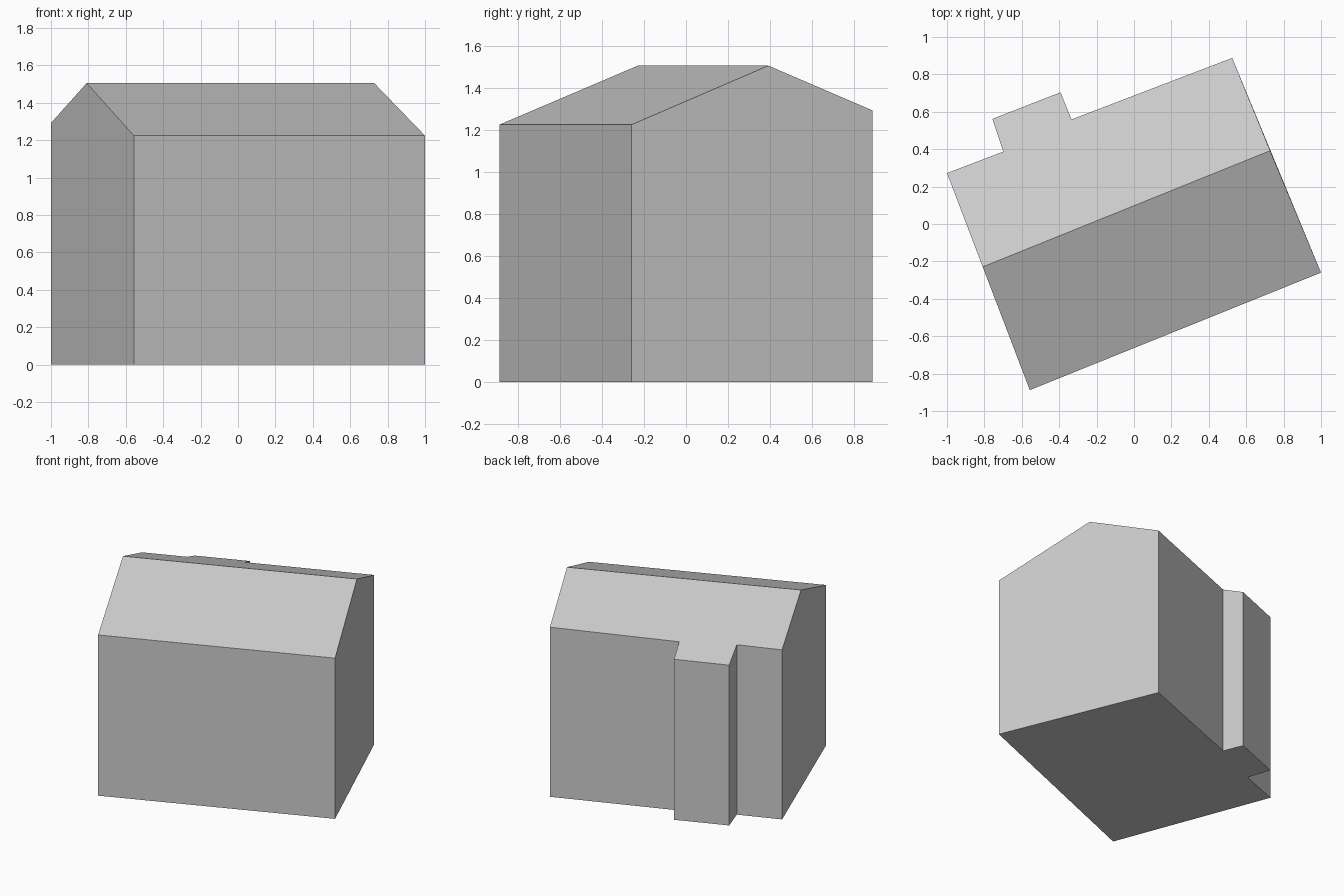
import bpy
import bmesh
from mathutils import Vector

cube = bpy.data.objects.get("Cube")
if cube:
    bpy.data.objects.remove(cube, do_unlink=True)

grey = bpy.data.materials.new("plain grey")
grey.use_nodes = True
colour = (0.6, 0.6, 0.6, 1)
grey.diffuse_color = colour
grey.node_tree.nodes["Principled BSDF"].inputs["Base Color"].default_value = colour

# Ridge line and roof pitch
RIDGE_Z, PITCH = 1.505, 0.398
ridge_right = Vector((-0.809, -0.229))
ridge_left = Vector((0.728, 0.392))
along = (ridge_left - ridge_right).normalized()


def roof_height(p):
    """Height of the gable roof above a ground point."""
    return RIDGE_Z - PITCH * abs(along.cross(p - ridge_right))


# Footprint, anticlockwise: front wall, left gable, back wall with its bay, right gable
footprint = [Vector(p) for p in (
    (-0.557, -0.888), (1.0, -0.26),
    ridge_left,
    (0.525, 0.888), (-0.334, 0.559), (-0.393, 0.704),
    (-0.757, 0.562), (-0.699, 0.387), (-1.0, 0.272),
    ridge_right)]
LEFT, RIGHT = 2, 9

bm = bmesh.new()
top = [bm.verts.new((p.x, p.y, roof_height(p))) for p in footprint]
# The ridge ends need no vertex at ground level
base = [None if i in (LEFT, RIGHT) else bm.verts.new((p.x, p.y, 0))
        for i, p in enumerate(footprint)]

# Ground face, gable ends and straight walls
bm.faces.new([v for v in reversed(base) if v])
for i in (LEFT, RIGHT):
    a, b = i - 1, (i + 1) % len(top)
    bm.faces.new((base[a], base[b], top[b], top[i], top[a]))
for i in range(len(top)):
    j = (i + 1) % len(top)
    if base[i] and base[j]:
        bm.faces.new((base[i], base[j], top[j], top[i]))

# Front slope, and back slope running on over the bay
bm.faces.new((top[0], top[1], top[LEFT], top[RIGHT]))
bm.faces.new(top[LEFT:RIGHT + 1])
bm.normal_update()

mesh = bpy.data.meshes.new("house_body")
bm.to_mesh(mesh)
bm.free()
mesh.materials.append(grey)
house = bpy.data.objects.new("house_body", mesh)
bpy.context.collection.objects.link(house)
